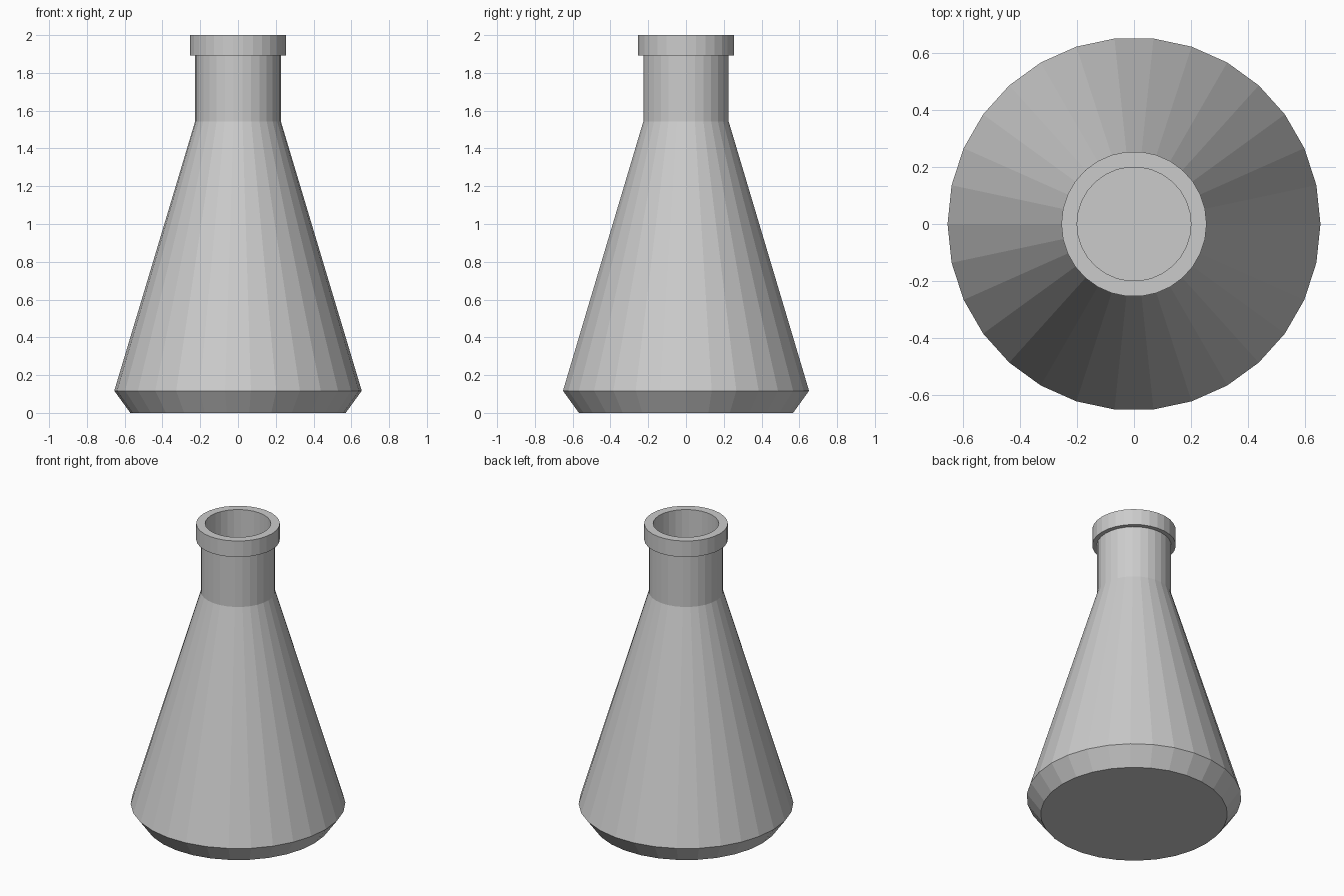
import bpy, bmesh
from math import cos, sin, tau

if "Cube" in bpy.data.objects:
    bpy.data.objects.remove(bpy.data.objects["Cube"])

SIDES = 30


def lathe(name, profile):
    """Revolve (radius, z) points into a flat-shaded mesh; the ends are capped."""
    bm = bmesh.new()
    rings = [[bm.verts.new((r * cos(tau * i / SIDES), r * sin(tau * i / SIDES), z))
              for i in range(SIDES)] for r, z in profile]
    for a, b in zip(rings, rings[1:]):
        for i in range(SIDES):
            j = (i + 1) % SIDES
            bm.faces.new((a[i], a[j], b[j], b[i]))
    bm.faces.new(rings[0][::-1])
    bm.faces.new(rings[-1])
    bmesh.ops.recalc_face_normals(bm, faces=bm.faces[:])
    mesh = bpy.data.meshes.new(name)
    bm.to_mesh(mesh)
    bm.free()
    obj = bpy.data.objects.new(name, mesh)
    bpy.context.collection.objects.link(obj)
    return obj


# Outer wall: base, chamfer, cone, neck and rim
outer = [(0.57, 0), (0.655, 0.117), (0.227, 1.543), (0.227, 1.892),
         (0.255, 1.892), (0.255, 2.0)]
# Inner wall: mouth, neck, cone and floor
inner = [(0.2, 2.0), (0.2, 1.54), (0.626, 0.122), (0.556, 0.027)]

lathe("conical_flask", outer + inner)
